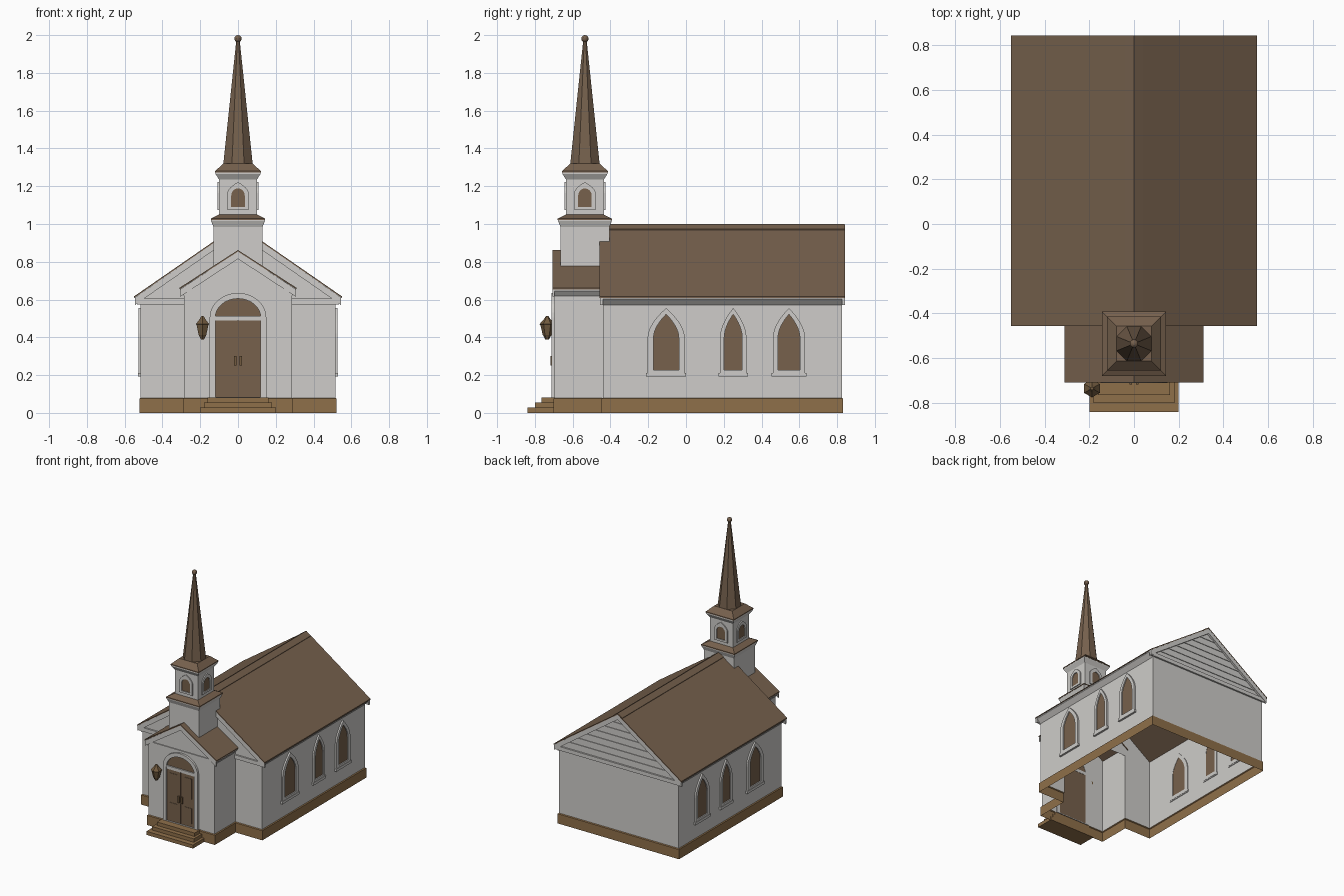
import bpy, bmesh, math
from mathutils import Matrix, Vector

if "Cube" in bpy.data.objects:
    bpy.data.objects.remove(bpy.data.objects["Cube"])


def material(name, r, g, b):
    m = bpy.data.materials.new(name)
    m.diffuse_color = (r, g, b, 1)
    m.use_nodes = True
    m.node_tree.nodes["Principled BSDF"].inputs["Base Color"].default_value = m.diffuse_color
    return m


WHITE = material("white_paint", 0.62, 0.605, 0.585)
ROOF = material("roof_brown", 0.180, 0.118, 0.074)
WOOD = material("window_and_door_brown", 0.185, 0.120, 0.072)
TAN = material("base_tan", 0.275, 0.160, 0.068)
METAL = material("lantern_brown", 0.170, 0.105, 0.050)


def build(name, verts, faces, mat, matrix=None):
    bm = bmesh.new()
    vs = [bm.verts.new((matrix or Matrix()) @ Vector(v)) for v in verts]
    for f in faces:
        bm.faces.new([vs[i] for i in f])
    bmesh.ops.recalc_face_normals(bm, faces=bm.faces)
    me = bpy.data.meshes.new(name)
    bm.to_mesh(me)
    bm.free()
    me.materials.append(mat)
    ob = bpy.data.objects.new(name, me)
    bpy.context.collection.objects.link(ob)
    return ob


def prism(name, pts, y0, y1, mat, matrix=None):
    """Extrude an (x, z) outline from y0 to y1."""
    n = len(pts)
    verts = [(x, y0, z) for x, z in pts] + [(x, y1, z) for x, z in pts]
    faces = [range(n), range(n, 2 * n)]
    faces += [(i, (i + 1) % n, (i + 1) % n + n, i + n) for i in range(n)]
    return build(name, verts, faces, mat, matrix)


def box(name, x0, x1, y0, y1, z0, z1, mat, matrix=None):
    return prism(name, [(x0, z0), (x1, z0), (x1, z1), (x0, z1)], y0, y1, mat, matrix)


def ring(name, outer, inner, y0, y1, mat, matrix=None):
    """Frame between two matching (x, z) outlines."""
    n = len(outer)
    verts = [(x, y, z) for y in (y0, y1) for o in (outer, inner) for x, z in o]
    faces = []
    for i in range(n):
        j = (i + 1) % n
        for a, b in ((0, n), (2 * n, 3 * n), (0, 2 * n), (n, 3 * n)):
            faces.append((a + i, a + j, b + j, b + i))
    return build(name, verts, faces, mat, matrix)


def loft(name, profile, sides, cx, cy, mat):
    """Stack regular polygons: profile is (half width, z)."""
    verts, faces = [], []
    for r, z in profile:
        for k in range(sides):
            a = 2 * math.pi * (k + 0.5) / sides
            R = r / math.cos(math.pi / sides)
            verts.append((cx + R * math.cos(a), cy + R * math.sin(a), z))
    for p in range(len(profile) - 1):
        for k in range(sides):
            j = (k + 1) % sides
            faces.append((p * sides + k, p * sides + j, (p + 1) * sides + j, (p + 1) * sides + k))
    faces += [range(sides), range(len(verts) - sides, len(verts))]
    return build(name, verts, faces, mat)


def arch(w, z0, zs, zt, pointed, n=8):
    """Half outline mirrored: sill, jambs and a pointed or round head."""
    side = []
    for i in range(n + 1):
        s = i / n
        if pointed:
            side.append((w * (1 - s ** 1.8), zs + (zt - zs) * s))
        else:
            side.append((w * math.cos(s * math.pi / 2), zs + (zt - zs) * math.sin(s * math.pi / 2)))
    return [(-w, z0), (w, z0)] + side[:-1] + [(0, zt)] + [(-x, z) for x, z in reversed(side[:-1])]


def chevron(w, ze, zr, t):
    return [(-w, ze), (0, zr), (w, ze), (w, ze - t), (0, zr - t), (-w, ze - t)]


def facing(angle, x=0, y=0):
    return Matrix.Translation((x, y, 0)) @ Matrix.Rotation(math.radians(angle), 4, 'Z')


NX, YF, YB, VX, VY = 0.515, -0.44, 0.825, 0.285, -0.695   # nave and porch walls


def footprint(o):
    half = [(NX + o, YB + o), (NX + o, YF - o), (VX + o, YF - o), (VX + o, VY - o)]
    return half + [(-x, y) for x, y in reversed(half)]


def wall_band(name, levels, mat):
    """Open shell following the footprint; levels are (offset, z)."""
    verts = [(x, y, z) for o, z in levels for x, y in footprint(o)]
    faces = [(p * 8 + i, p * 8 + (i + 1) % 8, p * 8 + 8 + (i + 1) % 8, p * 8 + 8 + i)
             for p in range(len(levels) - 1) for i in range(8)]
    return build(name, verts, faces, mat)


# Base and walls, open underneath
wall_band("foundation", [(0.007, 0), (0.007, 0.075), (0, 0.08)], TAN)
wall_band("walls", [(0, 0.08), (0, 0.60)], WHITE)


def gable(name, w, ze, zr, y):
    pts = [(-w, 0.60), (w, 0.60), (w, ze), (0, zr), (-w, ze)]
    build(name, [(x, y, z) for x, z in pts], [range(5)], WHITE)


gable("front_gable", NX, 0.632, 0.985, YF)
gable("back_gable", NX, 0.632, 0.985, YB)
gable("porch_gable", VX, 0.664, 0.848, VY)
for s in (-1, 1):
    build("porch_upper_wall", [(s * VX, y, z) for y, z in
          ((VY, 0.6), (YF, 0.6), (YF, 0.664), (VY, 0.664))], [range(4)], WHITE)

# Roofs
prism("nave_roof", chevron(0.55, 0.617, 0.997, 0.008), -0.457, 0.843, ROOF)
prism("ridge_cap", chevron(0.04, 0.973, 1.0, 0.008), -0.455, 0.84, ROOF)
prism("porch_roof", chevron(0.31, 0.662, 0.862, 0.008), -0.708, -0.435, ROOF)

# White rake boards, eave cornices and gable cornices
prism("front_rake", chevron(0.546, 0.611, 0.99, 0.04), -0.456, YF, WHITE)
prism("back_rake", chevron(0.546, 0.611, 0.99, 0.04), YB, 0.842, WHITE)
prism("porch_rake", chevron(0.306, 0.655, 0.855, 0.04), -0.707, VY, WHITE)
for s in (-1, 1):
    prism("nave_eave", [(s * x, z) for x, z in
          ((NX, 0.57), (0.545, 0.603), (0.545, 0.611), (NX, 0.63))], -0.454, 0.84, WHITE)
    prism("porch_eave", [(s * x, z) for x, z in
          ((VX, 0.62), (0.305, 0.645), (0.305, 0.653), (VX, 0.664))], -0.705, YF, WHITE)
    x0, x1 = sorted((s * VX, s * 0.535))
    box("front_cornice", x0, x1, -0.452, YF, 0.575, 0.605, WHITE)
box("back_cornice", -0.535, 0.535, YB, 0.838, 0.575, 0.605, WHITE)
box("porch_cornice", -0.295, 0.295, -0.702, VY, 0.638, 0.655, WHITE)

# Clapboards in the back gable
for i in range(6):
    z = 0.612 + i * 0.052
    h = (0.95 - z) / 0.69
    box("gable_clapboard", -h, h, YB, YB + 0.005, z + 0.03, z + 0.045, WHITE)

# Pointed side windows: (centre y, half width of frame)
for c, w in ((-0.105, 0.098), (0.25, 0.07), (0.545, 0.085)):
    for s in (-1, 1):
        m = facing(90 * s, s * NX, c)
        ring("window_frame", arch(w, 0.20, 0.40, 0.555, True),
             arch(w * 0.68, 0.228, 0.40, 0.522, True), -0.012, 0.006, WHITE, m)
        prism("window_glass", arch(w * 0.7, 0.226, 0.40, 0.525, True), -0.004, 0.004, WOOD, m)
        box("window_sill", -w - 0.008, w + 0.008, -0.015, 0.004, 0.192, 0.212, WHITE, m)

# Entrance: arched surround, fanlight and double door
front = facing(0, 0, VY)
ring("door_surround", arch(0.15, 0.08, 0.505, 0.635, False),
     arch(0.12, 0.085, 0.505, 0.605, False), -0.016, 0.006, WHITE, front)
prism("fanlight", arch(0.122, 0.505, 0.506, 0.607, False), -0.004, 0.004, WOOD, front)
box("door_transom", -0.122, 0.122, -0.014, 0.006, 0.488, 0.512, WHITE, front)
box("door_backing", -0.122, 0.122, -0.003, 0.004, 0.08, 0.49, WOOD, front)
for s in (-1, 1):
    x0, x1 = sorted((s * 0.003, s * 0.119))
    box("door_leaf", x0, x1, -0.007, 0, 0.085, 0.488, WOOD, front)
    for z0, z1 in ((0.11, 0.23), (0.30, 0.46)):
        box("door_panel", x0 + 0.025, x1 - 0.025, -0.010, 0, z0, z1, WOOD, front)
    x0, x1 = sorted((s * 0.008, s * 0.02))
    box("door_handle", x0, x1, -0.022, 0, 0.25, 0.30, METAL, front)

# Entrance steps
for w, y, z0, z1 in ((0.2, -0.84, 0, 0.028), (0.18, -0.80, 0.028, 0.055), (0.162, -0.765, 0.055, 0.082)):
    box("step", -w, w, y, VY, z0, z1, TAN)

# Wall lantern beside the door
loft("lantern", [(0.008, 0.388), (0.016, 0.405), (0.02, 0.412), (0.031, 0.465), (0.035, 0.47),
                 (0.016, 0.495), (0.006, 0.512)], 6, -0.188, -0.735, METAL)
box("lantern_bracket", -0.196, -0.18, -0.735, VY, 0.44, 0.465, METAL)

# Steeple
CY = -0.535
loft("tower_base", [(0.13, 0.74), (0.13, 0.985), (0.142, 1.015), (0.142, 1.022)], 4, 0, CY, WHITE)
loft("tower_cap", [(0.144, 1.02), (0.144, 1.028), (0.10, 1.05)], 4, 0, CY, ROOF)
loft("belfry", [(0.10, 1.045), (0.10, 1.235), (0.119, 1.265), (0.119, 1.275)], 4, 0, CY, WHITE)
loft("belfry_cap", [(0.121, 1.273), (0.121, 1.28), (0.078, 1.32)], 4, 0, CY, ROOF)
loft("spire", [(0.078, 1.315), (0.009, 1.972)], 8, 0, CY, ROOF)
for a in range(0, 360, 90):
    m = facing(a, 0, CY)
    ring("belfry_window_frame", arch(0.056, 1.075, 1.165, 1.222, True, 6),
         arch(0.036, 1.09, 1.15, 1.188, False, 6), -0.108, -0.098, WHITE, m)
    prism("belfry_opening", arch(0.037, 1.089, 1.15, 1.19, False, 6), -0.102, -0.098, WOOD, m)

# Finial ball
bm = bmesh.new()
bmesh.ops.create_uvsphere(bm, u_segments=12, v_segments=8, radius=0.019,
                          matrix=Matrix.Translation((0, CY, 1.981)))
me = bpy.data.meshes.new("finial")
bm.to_mesh(me)
bm.free()
me.materials.append(ROOF)
bpy.context.collection.objects.link(bpy.data.objects.new("finial", me))
